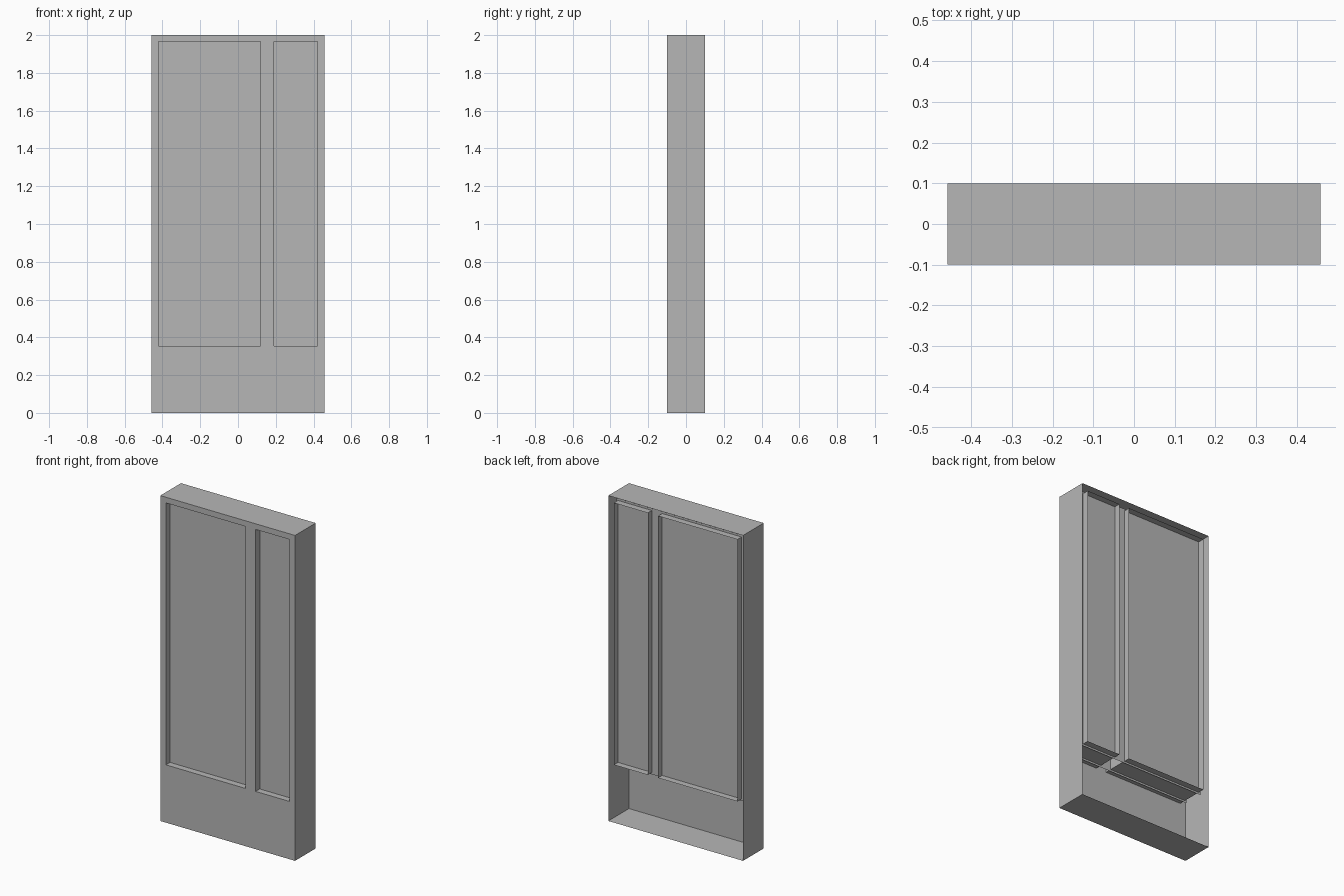
import bpy
import bmesh

cube = bpy.data.objects.get("Cube")
if cube:
    bpy.data.objects.remove(cube, do_unlink=True)

W, D, H = 0.458, 0.1, 2.0            # half width, half depth, height
SILL, HEAD = 0.355, 1.965            # window bottom and top
WINDOWS = [(-0.42, 0.12), (0.19, 0.42)]
RECESS, LIP = 0.04, 0.012            # pane setback and overlap past the openings

grey = bpy.data.materials.new("plain_grey")
grey.use_nodes = True
COLOUR = (0.47, 0.47, 0.47, 1)
grey.diffuse_color = COLOUR
grey.node_tree.nodes["Principled BSDF"].inputs["Base Color"].default_value = COLOUR


def finish(name, bm):
    bmesh.ops.remove_doubles(bm, verts=bm.verts, dist=0.0001)
    mesh = bpy.data.meshes.new(name)
    bm.to_mesh(mesh)
    bm.free()
    mesh.materials.append(grey)
    obj = bpy.data.objects.new(name, mesh)
    bpy.context.collection.objects.link(obj)
    return obj


def sheet(bm, x0, x1, z0, z1, y):
    """Upright rectangle facing the front."""
    corners = [(x0, z0), (x1, z0), (x1, z1), (x0, z1)]
    return bm.faces.new([bm.verts.new((x, y, z)) for x, z in corners])


def sleeve(bm, x0, x1, z0, z1, inward):
    """Four thin walls running from the front plane to the back plane."""
    ring = [(x0, z0), (x1, z0), (x1, z1), (x0, z1)]
    for (ax, az), (bx, bz) in zip(ring, ring[1:] + ring[:1]):
        pts = [(ax, -D, az), (ax, D, az), (bx, D, bz), (bx, -D, bz)]
        if inward:
            pts.reverse()
        bm.faces.new([bm.verts.new(p) for p in pts])


# Door casing: front skin with two openings, thin outer walls, open back
bm = bmesh.new()
xs = [-W] + [x for pair in WINDOWS for x in pair] + [W]
zs = [0, SILL, HEAD, H]
for i in range(len(xs) - 1):
    for k in range(len(zs) - 1):
        if not (i % 2 == 1 and k == 1):
            sheet(bm, xs[i], xs[i + 1], zs[k], zs[k + 1], -D)
sleeve(bm, -W, W, 0, H, inward=False)
finish("door_casing", bm)

# Window linings passing through the full depth
for name, (x0, x1) in zip(("wide_window_lining", "narrow_window_lining"), WINDOWS):
    bm = bmesh.new()
    sleeve(bm, x0, x1, SILL, HEAD, inward=True)
    finish(name, bm)

# Front and back panes, each one sheet crossing both openings
for name, side in (("front_pane", -1), ("back_pane", 1)):
    bm = bmesh.new()
    face = sheet(bm, WINDOWS[0][0] - LIP, WINDOWS[1][1] + LIP,
                 SILL - LIP, HEAD + LIP, side * (D - RECESS))
    if side > 0:
        face.normal_flip()
    finish(name, bm)
